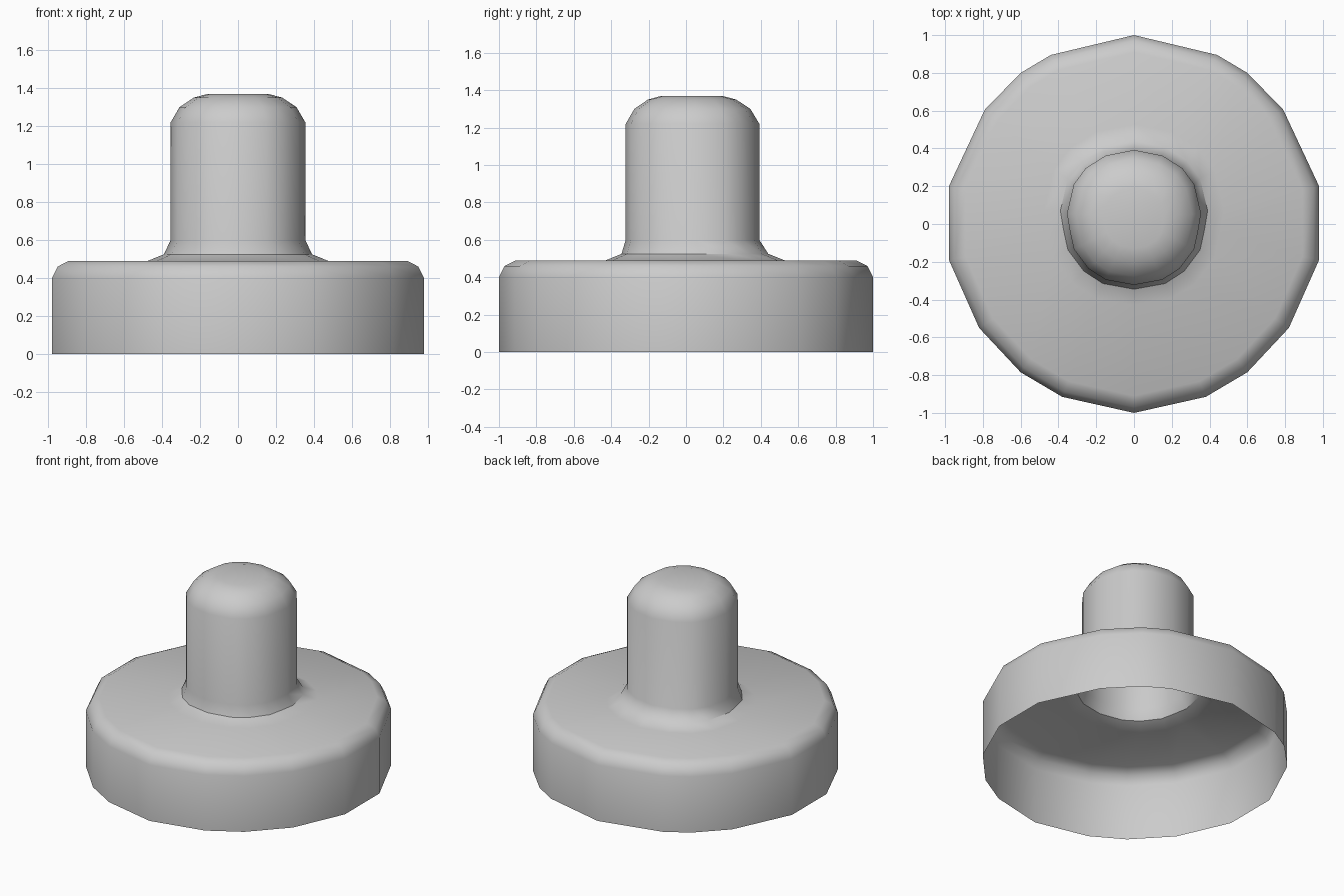
import bpy, bmesh

if "Cube" in bpy.data.objects:
    bpy.data.objects.remove(bpy.data.objects["Cube"])

# Half outlines (x >= 0), back to front; mirrored across x = 0
plate_half = [(0, 1), (.44, .895), (.6, .8), (.79, .605), (.98, .2),
              (.98, -.19), (.82, -.55), (.6, -.785), (.38, -.915), (0, -1)]
stem_half = [(0, .44), (.165, .407), (.28, .335), (.35, .24), (.39, .07),
             (.373, -.03), (.35, -.137), (.265, -.25), (.165, -.315), (0, -.345)]
STEM_Y = 0.04

# (scale, height) for each level
plate_levels = [(1, 0), (1, .4), (.97, .46), (.91, .49)]
stem_levels = [(1.22, .49), (1, .525), (.91, .6), (.91, 1.22),
               (.79, 1.30), (.60, 1.35), (.41, 1.37)]


def mirror_outline(half):
    return half + [(-x, y) for x, y in reversed(half[1:-1])]


def add_ring(bm, outline, scale, z, cy, shift=0):
    return [bm.verts.new((x * scale, cy + (y - cy) * scale + shift, z)) for x, y in outline]


def bridge(bm, a, b):
    n = len(a)
    for i in range(n):
        j = (i + 1) % n
        bm.faces.new((a[i], a[j], b[j], b[i]))


# Hollow one-piece shell: open-bottomed plate flowing into a stem
bm = bmesh.new()
rings = [add_ring(bm, mirror_outline(plate_half), s, z, 0) for s, z in plate_levels]
rings += [add_ring(bm, mirror_outline(stem_half), s, z, STEM_Y,
                   -.012 if z > .55 else 0) for s, z in stem_levels]
for a, b in zip(rings, rings[1:]):
    bridge(bm, a, b)
bm.faces.new(rings[-1])
bmesh.ops.recalc_face_normals(bm, faces=bm.faces)
if max(bm.faces, key=lambda f: f.calc_center_median().z).normal.z < 0:
    bmesh.ops.reverse_faces(bm, faces=bm.faces)

mesh = bpy.data.meshes.new("round_base_with_stem")
bm.to_mesh(mesh)
bm.free()
obj = bpy.data.objects.new("round_base_with_stem", mesh)
bpy.context.collection.objects.link(obj)
bpy.context.view_layer.objects.active = obj
obj.select_set(True)
bpy.ops.object.shade_smooth_by_angle(angle=0.7)
